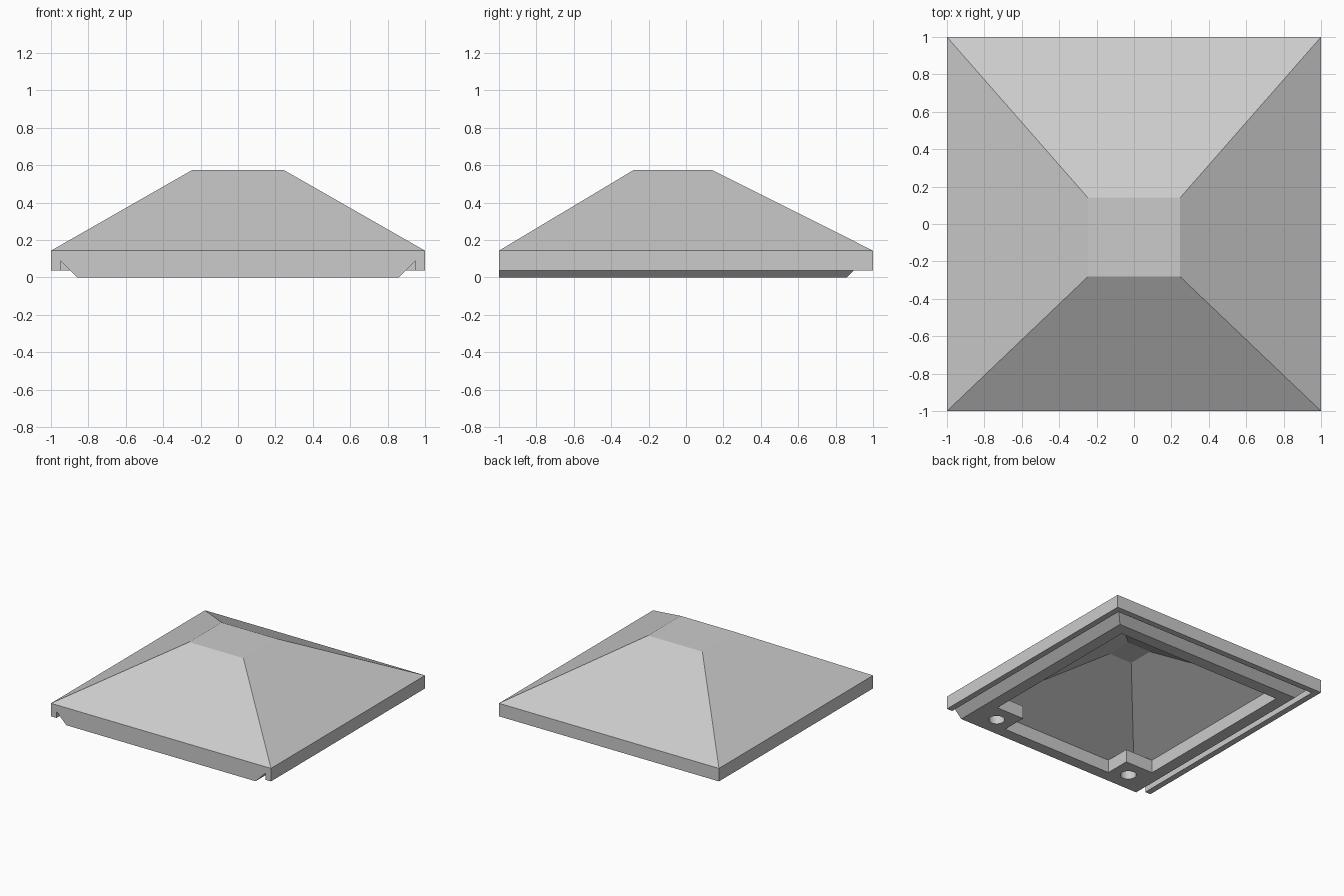
import bpy
import bmesh

cube = bpy.data.objects.get("Cube")
if cube:
    bpy.data.objects.remove(cube, do_unlink=True)

grey = bpy.data.materials.new("light_grey")
grey.use_nodes = True
colour = (0.6, 0.6, 0.6, 1)
grey.diffuse_color = colour
grey.node_tree.nodes["Principled BSDF"].inputs["Base Color"].default_value = colour


def finish(bm, name):
    bmesh.ops.recalc_face_normals(bm, faces=bm.faces)
    mesh = bpy.data.meshes.new(name)
    bm.to_mesh(mesh)
    bm.free()
    mesh.materials.append(grey)
    obj = bpy.data.objects.new(name, mesh)
    bpy.context.collection.objects.link(obj)
    return obj


def box(name, x0, x1, y0, y1, z0, z1):
    bm = bmesh.new()
    bmesh.ops.create_cube(bm, size=1)
    for v in bm.verts:
        v.co = (x1 if v.co.x > 0 else x0,
                y1 if v.co.y > 0 else y0,
                z1 if v.co.z > 0 else z0)
    return finish(bm, name)


def cut(obj, cutter):
    mod = obj.modifiers.new("screw_hole", "BOOLEAN")
    mod.operation = "DIFFERENCE"
    mod.solver = "EXACT"
    mod.object = cutter


# Hollow hipped cap: rectangular rings (half width, front, back, height)
rings = [
    (0.107, -0.16, 0.06, 0.475),    # inner ceiling
    (0.76, -0.905, 0.76, 0.107),    # top of inner wall
    (0.76, -0.905, 0.76, 0.0),      # bottom of inner wall
    (0.86, -1, 0.86, 0.0),          # outer edge of bottom rim
    (0.95, -1, 0.95, 0.09),         # drip groove
    (0.95, -1, 0.95, 0.036),        # inside of lip
    (1, -1, 1, 0.036),              # outside of lip
    (1, -1, 1, 0.143),              # eaves
    (0.247, -0.282, 0.141, 0.573),  # flat top
]
RIM, EAVES = 3, 7
bm = bmesh.new()
loops = [[bm.verts.new(p) for p in
          ((-w, f, z), (w, f, z), (w, b, z), (-w, b, z))]
         for w, f, b, z in rings]
for i, (low, high) in enumerate(zip(loops, loops[1:])):
    for side in range(4):
        # The front is one flat face, so the groove opens through it
        if side == 0 and RIM <= i < EAVES:
            continue
        nxt = (side + 1) % 4
        bm.faces.new((low[side], low[nxt], high[nxt], high[side]))
front = loops[RIM:EAVES + 1]
bm.faces.new([l[0] for l in front] + [l[1] for l in reversed(front)])
bm.faces.new(loops[0])
bm.faces.new(loops[-1])
roof = finish(bm, "roof_cap")

# Screw bosses in the front inner corners, with blind holes
for side, label in ((1, "left"), (-1, "right")):
    boss = box(label + "_screw_boss", *sorted((side * 0.507, side * 0.76)),
               -0.905, -0.695, 0, 0.107)
    bm = bmesh.new()
    bmesh.ops.create_cone(bm, cap_ends=True, segments=32,
                          radius1=0.06, radius2=0.06, depth=0.16)
    bmesh.ops.translate(bm, verts=bm.verts, vec=(side * 0.647, -0.838, 0))
    cutter = finish(bm, label + "_hole_cutter")
    cutter.hide_render = True
    cutter.display_type = "WIRE"
    cut(roof, cutter)
    cut(boss, cutter)
